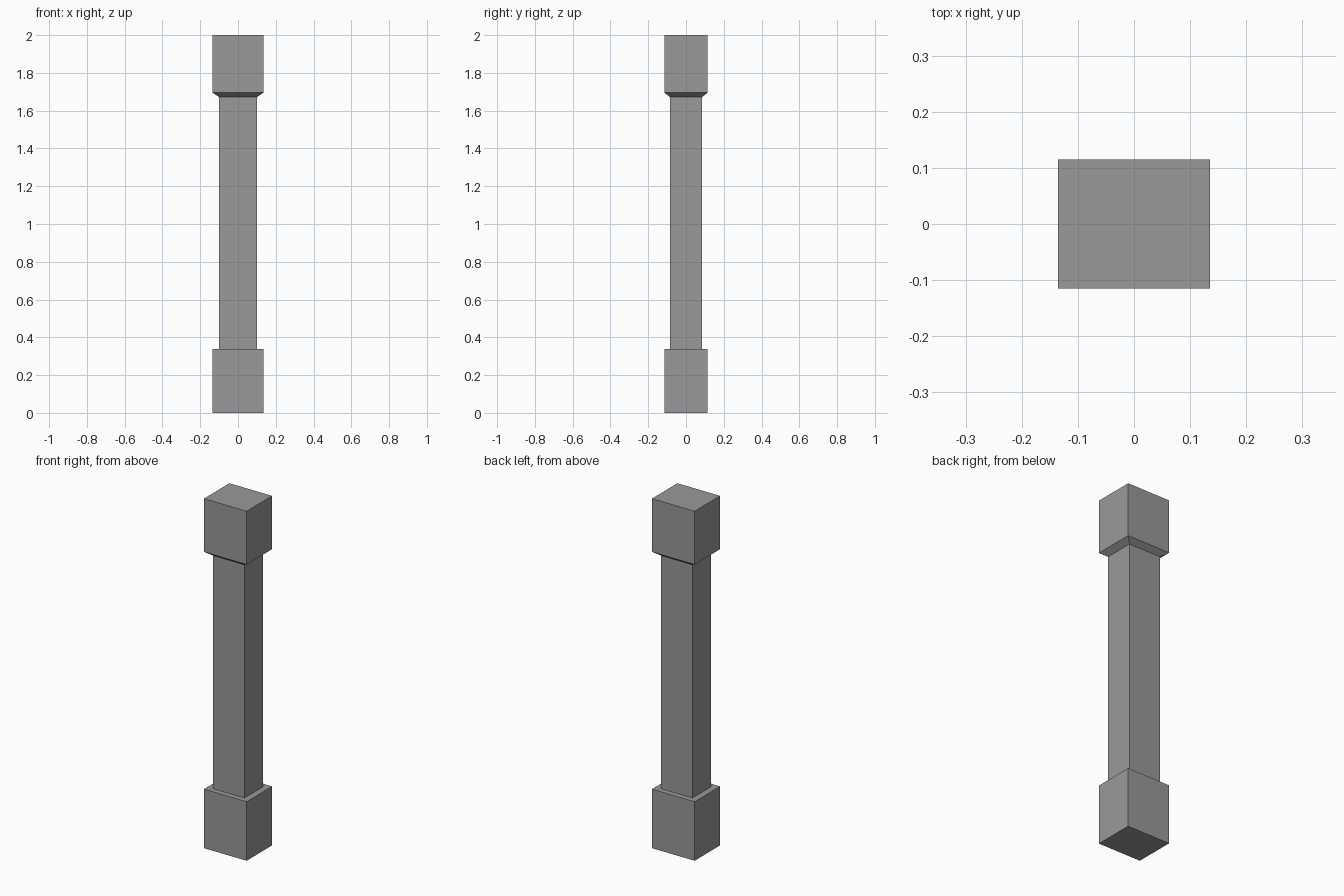
import bpy
import bmesh

default = bpy.data.objects.get("Cube")
if default:
    bpy.data.objects.remove(default, do_unlink=True)

# Single stone colour
stone = bpy.data.materials.new("grey_stone")
stone.use_nodes = True
GREY = (0.32, 0.32, 0.32, 1.0)
stone.diffuse_color = GREY
stone.node_tree.nodes["Principled BSDF"].inputs["Base Color"].default_value = GREY

BLOCK = (0.135, 0.115)   # half width and half depth of base and capital
SHAFT = (0.10, 0.084)    # half width and half depth of the shaft


def stacked_block(name, levels, cap_bottom=True, cap_top=True):
    """Loft rectangles, given as (height, half sizes), into one flat-sided part."""
    bm = bmesh.new()
    rings = []
    for z, (hx, hy) in levels:
        corners = ((-hx, -hy), (hx, -hy), (hx, hy), (-hx, hy))
        rings.append([bm.verts.new((x, y, z)) for x, y in corners])
    for low, high in zip(rings, rings[1:]):
        for i in range(4):
            j = (i + 1) % 4
            bm.faces.new((low[i], low[j], high[j], high[i]))
    if cap_bottom:
        bm.faces.new(rings[0][::-1])
    if cap_top:
        bm.faces.new(rings[-1])
    mesh = bpy.data.meshes.new(name)
    bm.to_mesh(mesh)
    bm.free()
    mesh.materials.append(stone)
    obj = bpy.data.objects.new(name, mesh)
    bpy.context.scene.collection.objects.link(obj)
    return obj


# Base, open-ended shaft, and capital with a sloped underside
stacked_block("base", [(0.0, BLOCK), (0.338, BLOCK)])
stacked_block("shaft", [(0.338, SHAFT), (1.672, SHAFT)], False, False)
stacked_block("capital", [(1.672, SHAFT), (1.695, BLOCK), (2.0, BLOCK)])
